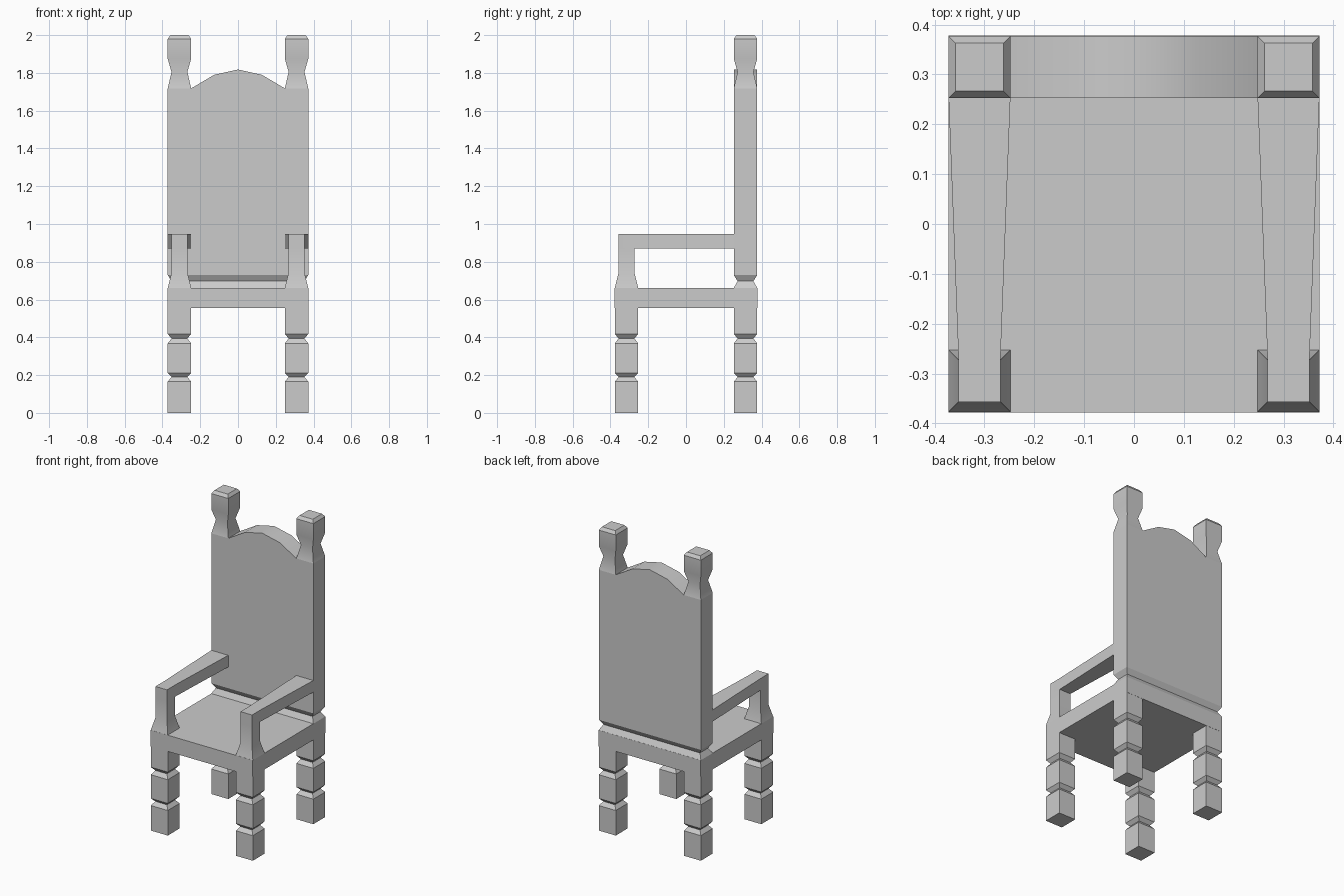
import bpy
import bmesh

if "Cube" in bpy.data.objects:
    bpy.data.objects.remove(bpy.data.objects["Cube"])

X, Y = 0.372, 0.378          # outer half width and half depth
W = 0.062                    # half thickness of a post
PX, PY = X - W, Y - W - 0.001  # post centres


def finish(name, bm):
    bmesh.ops.recalc_face_normals(bm, faces=bm.faces)
    mesh = bpy.data.meshes.new(name)
    bm.to_mesh(mesh)
    bm.free()
    obj = bpy.data.objects.new(name, mesh)
    bpy.context.collection.objects.link(obj)
    bpy.ops.object.select_all(action='DESELECT')
    obj.select_set(True)
    bpy.context.view_layer.objects.active = obj
    bpy.ops.object.shade_smooth_by_angle()
    return obj


def stack(name, cx, cy, sections):
    """Rectangular sections (z, half x, half y) joined from bottom to top."""
    bm = bmesh.new()
    rings = [[bm.verts.new((cx + sx * hx, cy + sy * hy, z))
              for sx, sy in ((-1, -1), (1, -1), (1, 1), (-1, 1))]
             for z, hx, hy in sections]
    for a, b in zip(rings, rings[1:]):
        for i in range(4):
            j = (i + 1) % 4
            bm.faces.new((a[i], a[j], b[j], b[i]))
    bm.faces.new(rings[0])
    bm.faces.new(rings[-1])
    return finish(name, bm)


def prism(name, points, offset):
    """Extrude a flat outline along an offset vector."""
    bm = bmesh.new()
    face = bm.faces.new([bm.verts.new(p) for p in points])
    ext = bmesh.ops.extrude_face_region(bm, geom=[face], use_keep_orig=True)
    bmesh.ops.translate(bm, vec=offset,
                        verts=[g for g in ext['geom'] if isinstance(g, bmesh.types.BMVert)])
    return finish(name, bm)


# Seat slab
stack("seat", 0, 0, [(0.555, X, Y), (0.662, X, Y)])

N = 0.042  # half thickness at the narrow necks
leg = [(z, w, w) for z, w in ((0, W), (0.165, W), (0.19, N), (0.212, W),
                              (0.368, W), (0.394, N), (0.418, W), (0.555, W))]
arm_post = [(z, w, w) for z, w in ((0.662, W), (0.742, N), (0.87, N))]
finial = [(z, w, w) for z, w in ((1.718, W), (1.805, N), (1.875, W),
                                 (1.98, W), (2.0, W - 0.014))]

for side, s in (("left", -1), ("right", 1)):
    # Turned square legs
    stack("front_leg_" + side, s * PX, -PY, leg)
    stack("back_leg_" + side, s * PX, PY, leg)
    # Arm support and armrest widening toward the back
    stack("arm_post_" + side, s * PX, -PY, arm_post)
    plan = [(-N, -PY - N), (N, -PY - N), (N, -PY + N), (W, 0.253), (-W, 0.253), (-N, -PY + N)]
    prism("armrest_" + side, [(s * PX + x, y, 0.87) for x, y in plan], (0, 0, 0.077))
    # Finial on top of the back post
    stack("finial_" + side, s * PX, PY, finial)

# Groove at the foot of the backrest
stack("back_groove", 0, PY, [(0.662, X, W), (0.697, X - 0.02, W - 0.02), (0.73, X, W)])

# Backrest panel with arched top
outline = [(-X, 0.73), (X, 0.73), (X, 1.718), (0.248, 1.718), (0.126, 1.79),
           (0, 1.818), (-0.126, 1.79), (-0.248, 1.718), (-X, 1.718)]
prism("backrest", [(x, PY - W, z) for x, z in outline], (0, 2 * W, 0))
